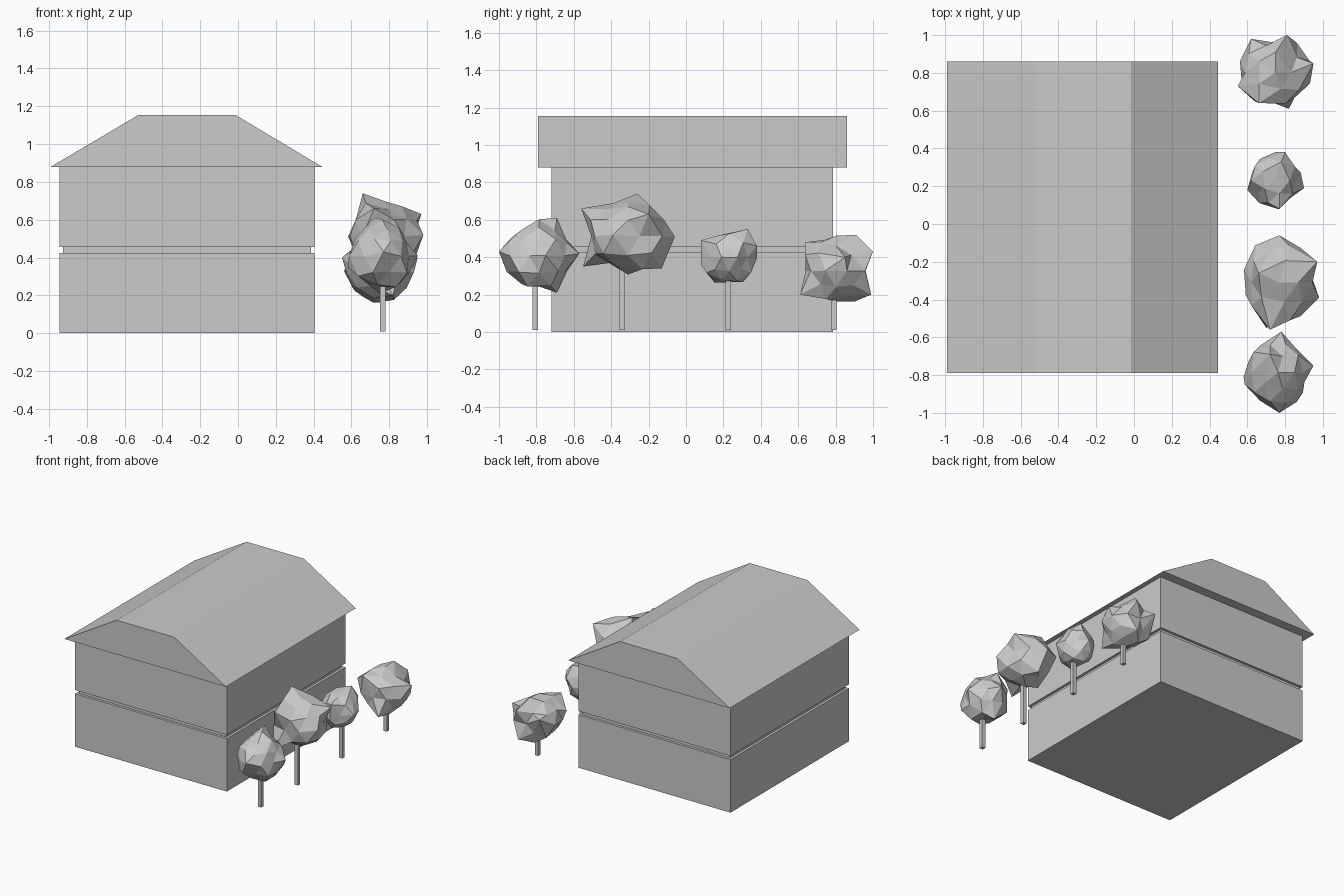
import bpy, bmesh, random
from mathutils import Vector

if "Cube" in bpy.data.objects:
    bpy.data.objects.remove(bpy.data.objects["Cube"])

grey = bpy.data.materials.new("plain_grey")
grey.use_nodes = True
grey.diffuse_color = (0.6, 0.6, 0.6, 1)
grey.node_tree.nodes["Principled BSDF"].inputs["Base Color"].default_value = grey.diffuse_color


def finish(name, bm):
    """Turn a bmesh into a flat shaded grey object."""
    bmesh.ops.recalc_face_normals(bm, faces=bm.faces)
    mesh = bpy.data.meshes.new(name)
    bm.to_mesh(mesh)
    bm.free()
    mesh.materials.append(grey)
    obj = bpy.data.objects.new(name, mesh)
    bpy.context.collection.objects.link(obj)
    return obj


def box(name, low, high):
    low, high = Vector(low), Vector(high)
    bm = bmesh.new()
    bmesh.ops.create_cube(bm, size=1)
    for v in bm.verts:
        v.co = (low + high) / 2 + v.co * (high - low)
    return finish(name, bm)


def prism(name, profile, front, back):
    """Extrude an x-z profile along y."""
    bm = bmesh.new()
    face = bm.faces.new([bm.verts.new((x, front, z)) for x, z in profile])
    made = bmesh.ops.extrude_face_region(bm, geom=[face])["geom"]
    moved = [g for g in made if isinstance(g, bmesh.types.BMVert)]
    bmesh.ops.translate(bm, verts=moved, vec=(0, back - front, 0))
    return finish(name, bm)


def crown(name, low, high, tips, seed):
    """Faceted leaf ball, roughened, with a few vertices pulled out to tips."""
    rng = random.Random(seed)
    low, high = Vector(low), Vector(high)
    centre, half = (low + high) / 2, (high - low) / 2
    bm = bmesh.new()
    bmesh.ops.create_icosphere(bm, subdivisions=2, radius=1)
    free = list(bm.verts)
    for tip in tips:
        offset = Vector(tip) - centre
        aim = Vector([o / h for o, h in zip(offset, half)]).normalized()
        nearest = max(free, key=lambda v: v.co.dot(aim))
        free.remove(nearest)
        nearest.co = Vector(tip)
    for v in free:
        v.co = centre + v.co * half * rng.uniform(0.78, 1.0)
    return finish(name, bm)


# House: two storeys with a recessed band between them
box("lower_storey", (-0.945, -0.72, 0), (0.405, 0.785, 0.425))
box("recessed_band", (-0.925, -0.70, 0.425), (0.385, 0.765, 0.455))
box("upper_storey", (-0.945, -0.72, 0.455), (0.405, 0.785, 0.88))

# Flat-topped roof with overhanging eaves
prism("roof", [(-0.99, 0.88), (0.445, 0.88), (-0.015, 1.155), (-0.525, 1.155)], -0.79, 0.86)

# Row of trees: trunk y, crown bounds, crown tips
trees = [
    (-0.805, (0.575, -1, 0.205), (0.95, -0.57, 0.61),
     [(0.77, -1, 0.43), (0.72, -0.69, 0.61), (0.95, -0.75, 0.41),
      (0.58, -0.81, 0.35), (0.75, -0.69, 0.21), (0.78, -0.57, 0.42)]),
    (-0.34, (0.55, -0.56, 0.305), (0.985, -0.06, 0.72),
     [(0.66, -0.26, 0.74), (0.72, -0.56, 0.66), (0.77, -0.06, 0.51),
      (0.98, -0.39, 0.52), (0.7, -0.55, 0.35), (0.97, -0.2, 0.63), (0.8, -0.13, 0.34)]),
    (0.225, (0.595, 0.075, 0.24), (0.9, 0.385, 0.555),
     [(0.8, 0.38, 0.46), (0.77, 0.08, 0.49), (0.9, 0.19, 0.4),
      (0.6, 0.18, 0.4), (0.78, 0.33, 0.55), (0.76, 0.08, 0.36)]),
    (0.79, (0.545, 0.605, 0.13), (0.95, 1, 0.525),
     [(0.81, 1, 0.43), (0.8, 0.99, 0.2), (0.95, 0.85, 0.4), (0.82, 0.61, 0.2),
      (0.66, 0.64, 0.48), (0.55, 0.73, 0.4), (0.75, 0.91, 0.52), (0.62, 0.98, 0.4)]),
]
for i, (y, low, high, tips) in enumerate(trees, 1):
    middle = (low[2] + high[2]) / 2
    box(f"tree_trunk_{i}", (0.75, y - 0.015, 0.01), (0.78, y + 0.015, middle))
    crown(f"tree_crown_{i}", low, high, tips, seed=i)
